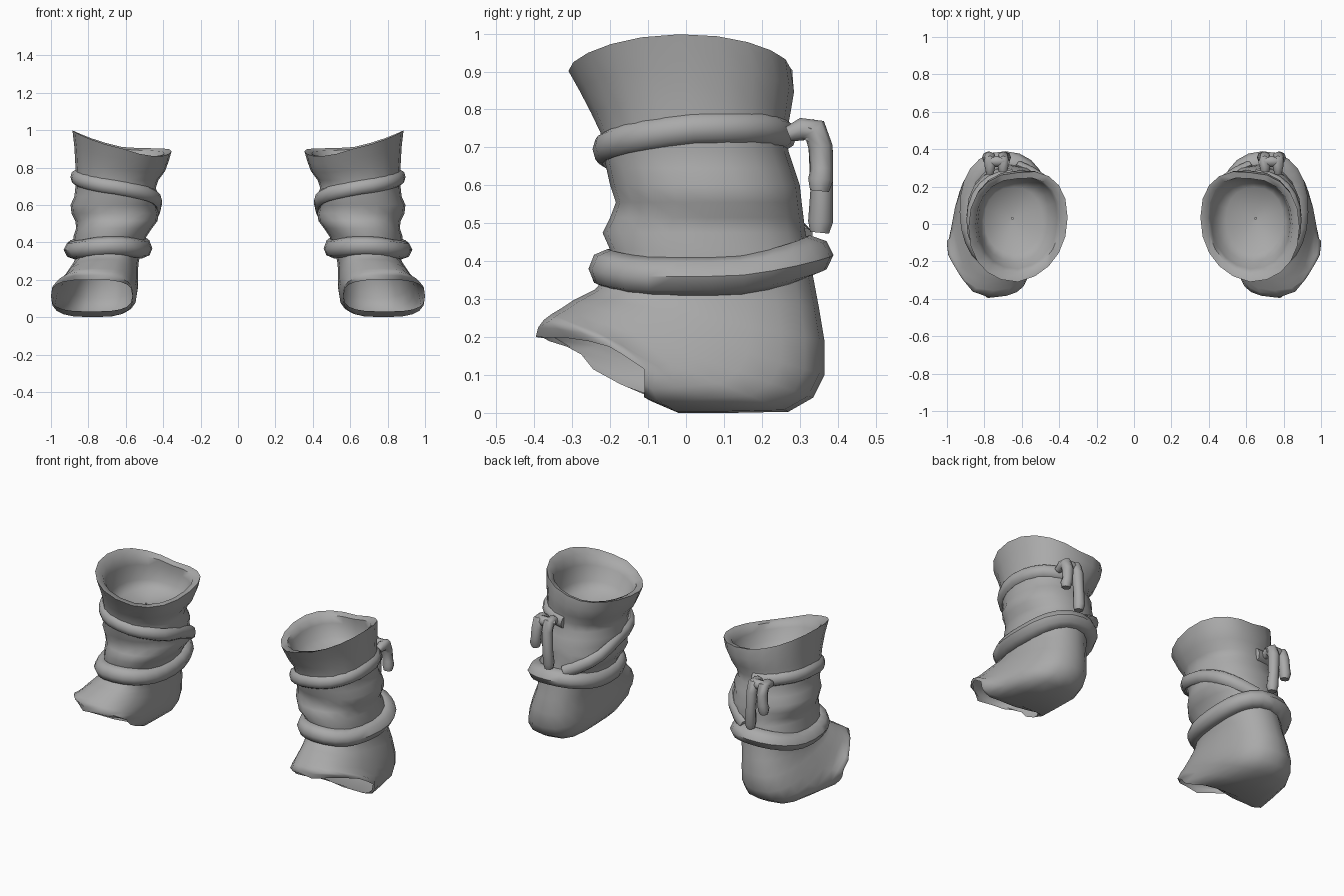
import bpy, bmesh, math, random
from mathutils import Vector

if "Cube" in bpy.data.objects:
    bpy.data.objects.remove(bpy.data.objects["Cube"])

random.seed(4)
SEG = 20
grey = bpy.data.materials.new("worn_grey")
grey.diffuse_color = (0.4, 0.4, 0.4, 1)
grey.use_nodes = True
grey.node_tree.nodes["Principled BSDF"].inputs["Base Color"].default_value = grey.diffuse_color


def finish(ob, angle=50):
    """Material, smooth shading and the mirrored left-hand copy."""
    ob.data.materials.clear()
    ob.data.materials.append(grey)
    bpy.ops.object.select_all(action='DESELECT')
    ob.select_set(True)
    bpy.context.view_layer.objects.active = ob
    bpy.ops.object.shade_smooth_by_angle(angle=math.radians(angle))
    ob.modifiers.new("Pair", 'MIRROR').use_mirror_merge = False


def loft(name, rings, closed=False, caps=False):
    """Skin a list of point rings."""
    bm = bmesh.new()
    rows = [[bm.verts.new(p) for p in r] for r in rings]
    pairs = list(zip(rows, rows[1:])) + ([(rows[-1], rows[0])] if closed else [])
    for a, b in pairs:
        n = len(a)
        for i in range(n):
            bm.faces.new((a[i], a[(i + 1) % n], b[(i + 1) % n], b[i]))
    if caps:
        bm.faces.new(rows[0])
        bm.faces.new(rows[-1])
    bmesh.ops.recalc_face_normals(bm, faces=bm.faces)
    me = bpy.data.meshes.new(name)
    bm.to_mesh(me)
    bm.free()
    ob = bpy.data.objects.new(name, me)
    bpy.context.collection.objects.link(ob)
    return ob


def sweep(name, pts, rads, up=(0, 0, 1), closed=False, sides=8):
    """Tube along points; rads = (sideways, upward) radius per point."""
    rings, n = [], len(pts)
    for i, p in enumerate(pts):
        a = pts[i - 1] if closed or i else p
        b = pts[(i + 1) % n] if closed or i < n - 1 else p
        t = (b - a).normalized()
        side = t.cross(Vector(up)).normalized()
        u = side.cross(t)
        rs, ru = rads[i]
        rings.append([p + side * rs * math.cos(k * math.tau / sides)
                      + u * ru * math.sin(k * math.tau / sides) for k in range(sides)])
    ob = loft(name, rings, closed, not closed)
    finish(ob)


def power(v, n):
    return math.copysign(abs(v) ** (2 / n), v)


# Shaft levels: z, inner x, outer x, front y, back y
LEVELS = [(.94, .355, .885, -.31, .275), (.87, .37, .875, -.28, .285),
          (.80, .39, .87, -.25, .275), (.74, .425, .87, -.225, .265),
          (.69, .44, .87, -.22, .27), (.645, .42, .875, -.21, .285),
          (.60, .435, .895, -.20, .30), (.555, .425, .89, -.185, .305),
          (.515, .43, .87, -.20, .31), (.475, .46, .865, -.22, .315),
          (.43, .49, .88, -.20, .325), (.36, .51, .87, -.21, .335)]


def shaft_point(level, ang):
    z, x0, x1, y0, y1 = level
    x = (x0 + x1) / 2 + (x1 - x0) / 2 * power(math.sin(ang), 2.2)
    y = (y0 + y1) / 2 - (y1 - y0) / 2 * power(math.cos(ang), 2.2)
    f = min(1, max(0, (z - .70) / .24))
    inner = max(0, .62 - x)                          # inner half of the rim is skewed
    y += f * .2 * inner
    return Vector((x, y, z + f * (.22 * (x - .62) - .4 * y * y + .6 * y * inner)))


def level_at(z):
    for a, b in zip(LEVELS, LEVELS[1:]):
        if z >= b[0]:
            t = (a[0] - z) / (a[0] - b[0])
            return [u + (v - u) * t for u, v in zip(a, b)]
    return LEVELS[-1]


ANG = [i * math.tau / SEG for i in range(SEG)]   # 0 = front, quarter turn = outer side

# Boot: lining floor, lining wall, rolled rim, shaft, then foot rings to the torn toe
rings = [[shaft_point((.735, .645, .655, .025, .035), a) for a in ANG]]
for z, inset in ((.745, .07), (.79, .045), (.87, .04), (.92, .035)):
    l = level_at(z)
    rings.append([shaft_point((z, l[1] + inset, l[2] - inset, l[3] + inset, l[4] - inset), a)
                  for a in ANG])
rings += [[shaft_point(l, a) for a in ANG] for l in LEVELS]

# Foot: instep (y, z), heel and sole (y, z), inner x, outer x
FOOT = [(-.24, .325, .35, .28, .53, .875), (-.27, .31, .365, .19, .535, .90),
        (-.30, .295, .365, .10, .535, .925), (-.33, .275, .335, .04, .535, .945),
        (-.355, .26, .27, .003, .54, .965), (-.375, .245, .12, 0, .55, .985),
        (-.39, .225, -.02, 0, .56, 1.0), (-.40, .20, -.09, .03, .565, 1.0)]
last = len(FOOT) - 1
for k, (fy, fz, hy, hz, x0, x1) in enumerate(FOOT):
    n = 2.2 + .8 * (k + 1) / len(FOOT)
    ring = []
    for i, a in enumerate(ANG):
        s, c = power(math.sin(a), n), power(math.cos(a), n)
        x = (x0 + x1) / 2 + (x1 - x0) / 2 * s
        y = (fy + hy) / 2 + (fy - hy) / 2 * c
        z = (fz + hz) / 2 + (fz - hz) / 2 * c
        if k == last and i:                             # ragged torn edge
            y += random.choice((0, .02, .04))
        # outer side of the torn opening is cut back
        limit = -.11 - 1.7 * max(0, z - .12) - .8 * max(0, .97 - x)
        y = max(y, limit + .02 * (last - k))
        ring.append(Vector((x, y, max(z, 0))))
    rings.append(ring)
finish(loft("boot", rings), 60)

# Lower strap: thick band around the ankle, heavier behind and outside
N = 24
pts, rads = [], []
for i in range(N):
    a = i * math.tau / N
    z = .38 - .018 * math.cos(a) - .006 * math.sin(a) + .018 * math.cos(2 * a)
    pts.append(shaft_point(level_at(z), a))
    rads.append((.056 - .006 * math.cos(a) + .006 * math.sin(a), .052))
sweep("ankle_strap", pts, rads, closed=True)

# Upper strap: winds from the back, round the outer side and front, then down behind
KEYS = [(180, .735), (135, .745), (90, .74), (45, .72), (0, .695),
        (-45, .66), (-90, .61), (-135, .52), (-180, .42)]
pts, rads = [], []
for (a0, z0), (a1, z1) in zip(KEYS, KEYS[1:]):
    for j in range(3):
        t = j / 3
        z = z0 + (z1 - z0) * t
        pts.append(shaft_point((z, *level_at(z)[1:]), math.radians(a0 + (a1 - a0) * t)))
        rads.append((.026, .038))
sweep("wound_strap", pts, rads)

# Bow on the back: knot and two hanging ends
sweep("bow_knot", [Vector(p) for p in ((.675, .32, .735), (.70, .335, .745),
                                       (.76, .335, .745), (.79, .32, .735))],
      [(.02, .02), (.03, .03), (.03, .03), (.02, .02)])
for name, x, dx, bottom in (("long_end", .70, -.01, .475), ("short_end", .77, .01, .585)):
    path = [Vector(p) for p in ((x, .27, .735), (x, .305, .748), (x, .34, .745),
                                (x, .355, .70),
                                (x + dx / 2, .358, (.70 + bottom) / 2),
                                (x + dx, .355, bottom + .03), (x + dx, .352, bottom))]
    sweep("bow_" + name, path,
          [(.02, .02), (.03, .028), (.034, .032), (.032, .032), (.03, .03),
           (.033, .033), (.025, .025)], up=(1, 0, 0))
